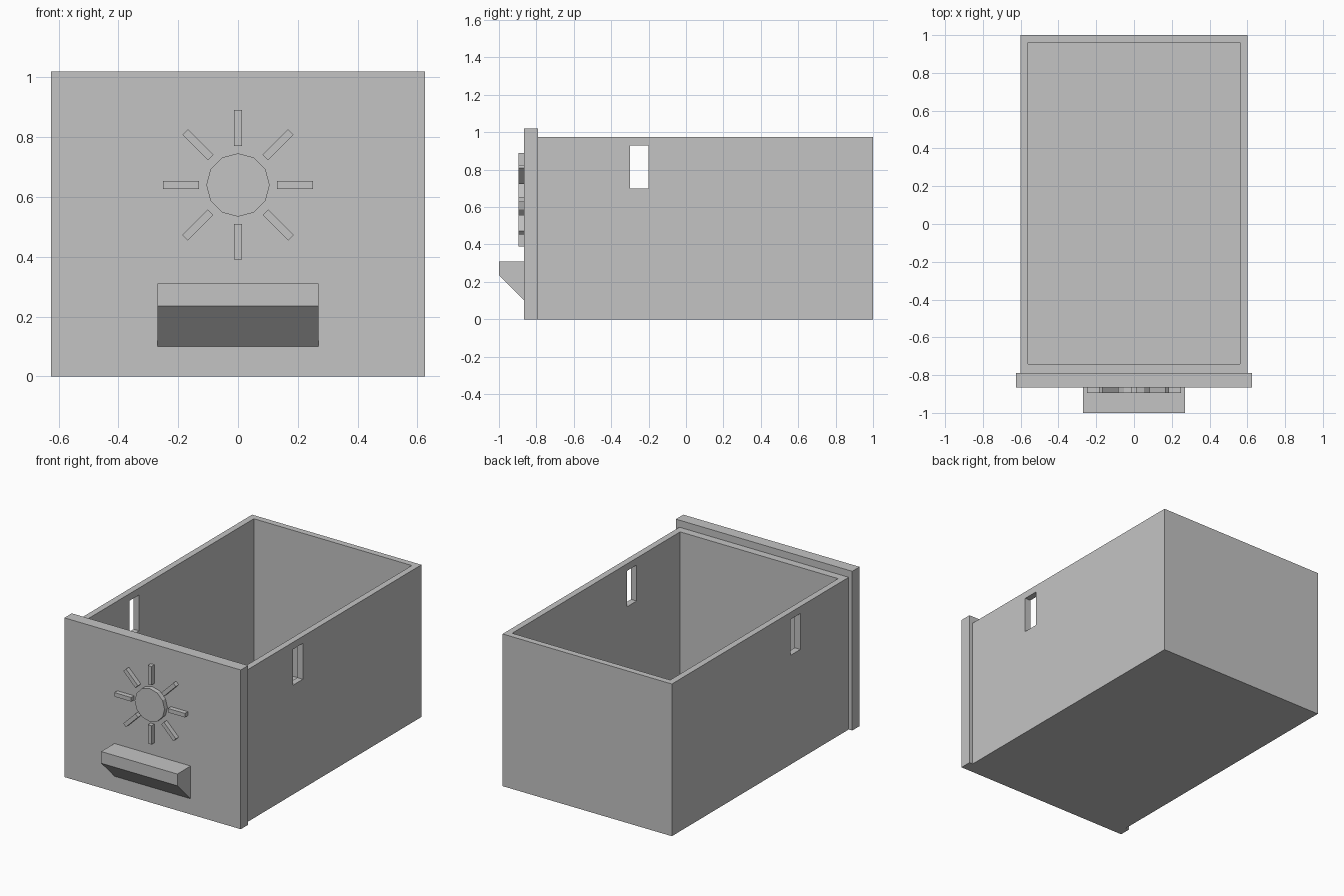
import bpy
import bmesh
import math
from mathutils import Matrix, Vector

default = bpy.data.objects.get("Cube")
if default:
    bpy.data.objects.remove(default, do_unlink=True)

# Single plain grey
grey = bpy.data.materials.new("plain_grey")
grey.use_nodes = True
colour = (0.55, 0.55, 0.55, 1)
grey.diffuse_color = colour
grey.node_tree.nodes["Principled BSDF"].inputs["Base Color"].default_value = colour


def finish(name, bm):
    bmesh.ops.recalc_face_normals(bm, faces=bm.faces)
    mesh = bpy.data.meshes.new(name)
    bm.to_mesh(mesh)
    bm.free()
    mesh.materials.append(grey)
    obj = bpy.data.objects.new(name, mesh)
    bpy.context.collection.objects.link(obj)
    return obj


def box(name, low, high, turn=None):
    """Box between two corners, optionally turned by a matrix."""
    low, high = Vector(low), Vector(high)
    bm = bmesh.new()
    bmesh.ops.create_cube(bm, size=1)
    bmesh.ops.scale(bm, vec=high - low, verts=bm.verts)
    bmesh.ops.translate(bm, vec=(low + high) / 2, verts=bm.verts)
    if turn:
        bm.transform(turn)
    return finish(name, bm)


def cut(target, cutter):
    """Subtract a helper box, then remove it."""
    cutter.hide_render = True
    mod = target.modifiers.new("cut", "BOOLEAN")
    mod.operation = "DIFFERENCE"
    mod.solver = "EXACT"
    mod.object = cutter
    bpy.context.view_layer.objects.active = target
    bpy.ops.object.modifier_apply(modifier=mod.name)
    bpy.data.objects.remove(cutter, do_unlink=True)


PANEL_FRONT, PANEL_BACK = -0.865, -0.79
SUN_FRONT, SUN_Z = -0.895, 0.64

# Open tray with a slot through both side walls
tray = box("drawer_tray", (-0.6, PANEL_BACK, 0), (0.6, 1, 0.975))
cut(tray, box("cavity_cutter", (-0.56, -0.74, 0.04), (0.56, 0.96, 1.2)))
cut(tray, box("slot_cutter", (-0.8, -0.3, 0.7), (0.8, -0.2, 0.93)))

# Front panel, slightly larger than the tray
box("front_panel", (-0.625, PANEL_FRONT, 0), (0.625, PANEL_BACK, 1.02))

# Pull handle: side profile extruded across the width
bm = bmesh.new()
profile = [(PANEL_FRONT, 0.31), (-1, 0.31), (-1, 0.235), (PANEL_FRONT, 0.1)]
face = bm.faces.new([bm.verts.new((-0.27, y, z)) for y, z in profile])
sweep = bmesh.ops.extrude_face_region(bm, geom=[face])
moved = [v for v in sweep["geom"] if isinstance(v, bmesh.types.BMVert)]
bmesh.ops.translate(bm, vec=(0.54, 0, 0), verts=moved)
if face.is_valid and len(bm.faces) < 6:
    bm.faces.new([v for v in bm.verts if v not in moved])
finish("pull_handle", bm)

# Raised sun disc
bm = bmesh.new()
depth = PANEL_FRONT - SUN_FRONT
bmesh.ops.create_cone(bm, cap_ends=True, segments=12, radius1=0.106, radius2=0.106, depth=depth)
bm.transform(Matrix.Translation((0, (PANEL_FRONT + SUN_FRONT) / 2, SUN_Z))
             @ Matrix.Rotation(math.pi / 2, 4, "X"))
finish("sun_disc", bm)

# Eight raised rays around the disc
for i in range(8):
    turn = Matrix.Translation((0, 0, SUN_Z)) @ Matrix.Rotation(i * math.pi / 4, 4, "Y")
    box(f"sun_ray_{i + 1}", (0.13, SUN_FRONT, -0.013), (0.25, PANEL_FRONT, 0.013), turn)
